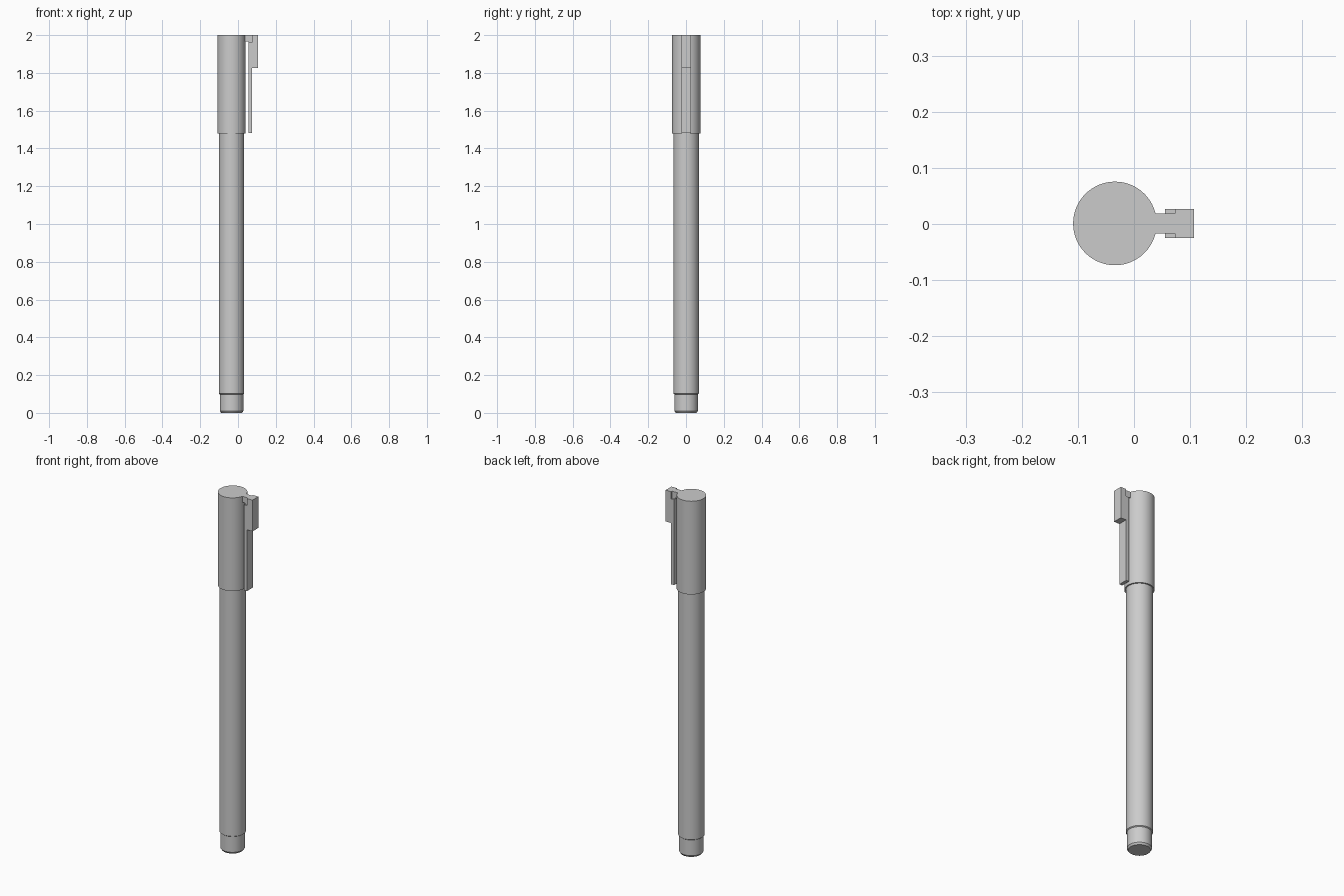
import bpy, bmesh, math

if "Cube" in bpy.data.objects:
    bpy.data.objects.remove(bpy.data.objects["Cube"])

CX, CY, SEG = -0.034, 0.001, 64


def lathe(name, profile):
    """Closed solid of revolution around the pen axis; profile is (radius, z), bottom to top."""
    bm = bmesh.new()
    rings = []
    for r, z in profile:
        rings.append([bm.verts.new((CX + r * math.cos(2 * math.pi * i / SEG),
                                    CY + r * math.sin(2 * math.pi * i / SEG), z))
                      for i in range(SEG)])
    for low, high in zip(rings, rings[1:]):
        for i in range(SEG):
            j = (i + 1) % SEG
            bm.faces.new((low[i], low[j], high[j], high[i]))
    bm.faces.new(rings[0][::-1])
    bm.faces.new(rings[-1])
    obj = add_object(name, bm)
    bpy.ops.object.select_all(action='DESELECT')
    obj.select_set(True)
    bpy.context.view_layer.objects.active = obj
    bpy.ops.object.shade_smooth_by_angle(angle=math.radians(30))


def extrude_side(name, outline, half_width):
    """Side outline in (x, z) extruded across y."""
    bm = bmesh.new()
    face = bm.faces.new([bm.verts.new((x, CY - half_width, z)) for x, z in outline])
    out = bmesh.ops.extrude_face_region(bm, geom=[face])
    verts = [g for g in out['geom'] if isinstance(g, bmesh.types.BMVert)]
    bmesh.ops.translate(bm, verts=verts, vec=(0, 2 * half_width, 0))
    bmesh.ops.recalc_face_normals(bm, faces=bm.faces)
    add_object(name, bm)


def add_object(name, bm):
    mesh = bpy.data.meshes.new(name)
    bm.to_mesh(mesh)
    bm.free()
    obj = bpy.data.objects.new(name, mesh)
    bpy.context.collection.objects.link(obj)
    return obj


# Barrel with stepped end plug and chamfered base
lathe("barrel", [(0.055, 0.0), (0.062, 0.01), (0.062, 0.098),
                 (0.067, 0.102), (0.067, 1.50)])

# Cap
lathe("cap", [(0.0745, 1.478), (0.0745, 2.0)])

# Clip: long thin plate with a thick head, notched at the top inner corner
extrude_side("clip", [(0.055, 1.482), (0.073, 1.482), (0.073, 1.825), (0.107, 1.825),
                      (0.107, 2.0), (0.073, 2.0), (0.073, 1.96), (0.055, 1.96)], 0.026)

# Narrow neck joining the clip to the cap
extrude_side("clip_neck", [(0.03, 1.967), (0.055, 1.967), (0.055, 1.955), (0.075, 1.955),
                           (0.075, 2.0), (0.03, 2.0)], 0.0175)
